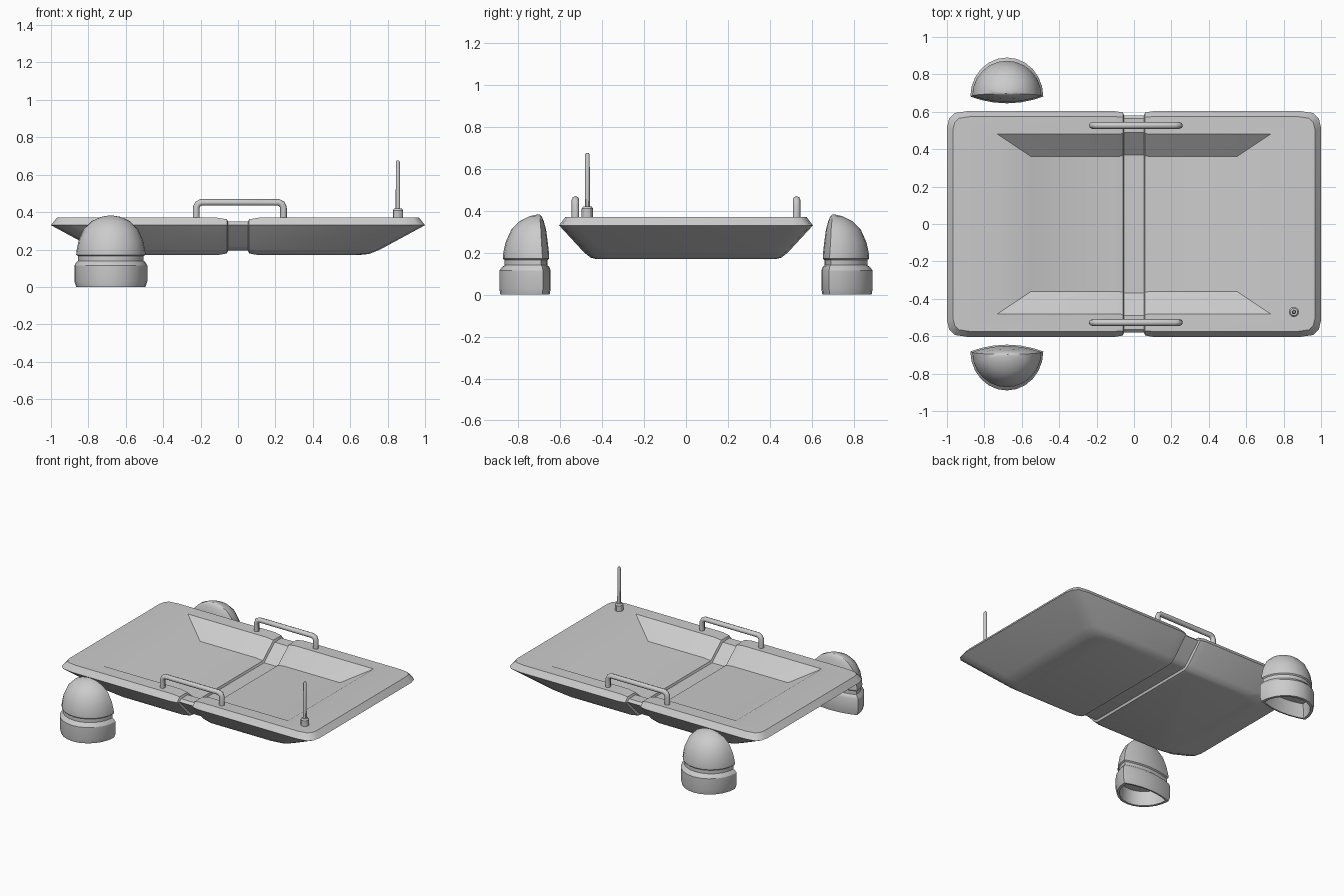
import bpy, bmesh, math
from mathutils import Vector

if "Cube" in bpy.data.objects:
    bpy.data.objects.remove(bpy.data.objects["Cube"])


def finish(name, bm, angle=30):
    bmesh.ops.recalc_face_normals(bm, faces=bm.faces)
    me = bpy.data.meshes.new(name)
    bm.to_mesh(me)
    bm.free()
    ob = bpy.data.objects.new(name, me)
    bpy.context.collection.objects.link(ob)
    bpy.ops.object.select_all(action='DESELECT')
    ob.select_set(True)
    bpy.context.view_layer.objects.active = ob
    bpy.ops.object.shade_smooth_by_angle(angle=math.radians(angle))
    return ob


def loft(rings):
    """Skin a stack of equal-length closed rings and cap both ends."""
    bm = bmesh.new()
    rows = [[bm.verts.new(p) for p in r] for r in rings]
    n = len(rows[0])
    for a, b in zip(rows, rows[1:]):
        for i in range(n):
            bm.faces.new((a[i], a[(i + 1) % n], b[(i + 1) % n], b[i]))
    bm.faces.new(rows[0])
    bm.faces.new(rows[-1])
    bmesh.ops.remove_doubles(bm, verts=bm.verts, dist=1e-5)
    return bm


# Tray: rounded rectangles lofted from the underside over the rim to the floor
def tray_ring(hx, hy, z, k):
    corner = [(0, .09), (.012, .04), (.04, .012), (.12, 0)]
    c = [(hx - a * k, hy - b * k) for a, b in corner]
    pts = c + [(-x, y) for x, y in reversed(c)]
    pts += [(-x, -y) for x, y in pts]
    return [(x, y, z) for x, y in pts]


bm = loft([tray_ring(*r) for r in (
    (.64, .43, .17, .9), (.70, .455, .176, 1), (.76, .485, .20, 1.1),
    (1.0, .605, .33, 1), (.968, .575, .37, .8),
    (.73, .48, .37, 0), (.55, .36, .27, 0))])

# Centre joint: cut cross lines and sink the middle along the surface
for x in (-.11, -.06, -.053, .053, .06, .11):
    bmesh.ops.bisect_plane(bm, geom=bm.verts[:] + bm.edges[:] + bm.faces[:],
                           plane_co=(x, 0, 0), plane_no=(1, 0, 0))
bmesh.ops.recalc_face_normals(bm, faces=bm.faces)
bm.normal_update()
moves = []
for v in bm.verts:
    d = .024 if abs(v.co.x) < .056 else .009 if abs(v.co.x) < .08 else 0
    if d:
        n = Vector((0, v.normal.y, v.normal.z)).normalized()
        moves.append((v, n * d))
for v, m in moves:
    v.co -= m
finish("tray", bm)


# Side floats: D-shaped rings (half width, inner y, outer y, z)
def float_ring(w, y_in, y_out, z, side):
    seam = y_in + (y_out - y_in) * .15
    pts = []
    for i in range(13):
        t = math.pi * i / 12
        pts.append((w * math.cos(t), seam + (y_out - seam) * math.sin(t)))
    for i in range(1, 8):
        t = math.pi * (1 + i / 8)
        s = math.cos(t)
        pts.append((w * s, seam - (seam - y_in) * (1 - s * s)))
    return [(x - .68, y * side, z) for x, y in pts]


profile = [
    (.155, .67, .86, .10), (.165, .66, .868, 0),
    (.185, .65, .885, 0), (.195, .645, .89, .03), (.195, .645, .89, .115),
    (.184, .652, .875, .133), (.176, .66, .865, .14), (.176, .66, .865, .165),
    (.185, .652, .873, .172), (.184, .652, .873, .19), (.172, .659, .86, .25),
    (.145, .667, .833, .31), (.105, .678, .793, .35), (.055, .688, .745, .374),
    (.015, .697, .712, .381)]
for side, label in ((-1, "front"), (1, "back")):
    finish(label + "_side_float", loft([float_ring(*p, side) for p in profile]))

# Grab handles: bevelled curve turned to mesh
for side, label in ((-1, "front"), (1, "back")):
    cu = bpy.data.curves.new(label + "_handle", 'CURVE')
    cu.dimensions = '3D'
    cu.bevel_depth = .018
    cu.bevel_resolution = 2
    cu.use_fill_caps = True
    half = [(.233, .36), (.233, .425), (.225, .443), (.207, .452)]
    path = [(-x, z) for x, z in half] + half[::-1]
    sp = cu.splines.new('POLY')
    sp.points.add(len(path) - 1)
    for p, (x, z) in zip(sp.points, path):
        p.co = (x + .01, side * .527, z, 1)
    sp.use_smooth = True
    bpy.context.collection.objects.link(bpy.data.objects.new(label + "_handle", cu))

# Antenna: stepped profile turned around its axis
steps = [(.027, .36), (.027, .41), (.02, .42), (.012, .42), (.011, .665), (.006, .676)]
finish("antenna", loft([[(.855 + r * math.cos(math.tau * i / 12),
                          -.47 + r * math.sin(math.tau * i / 12), z)
                         for i in range(12)] for r, z in steps]))
